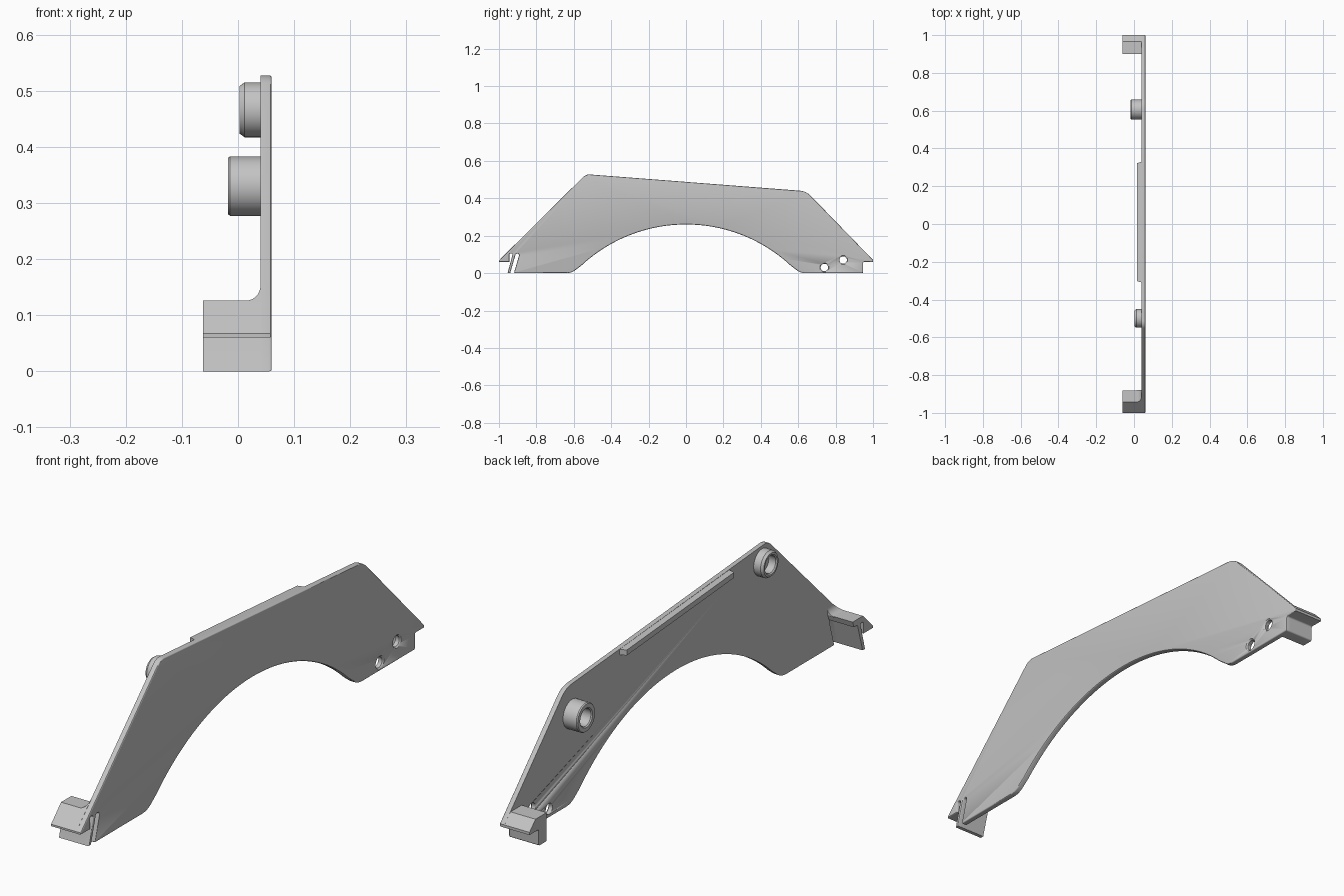
import bpy, bmesh, math
from mathutils import Vector

cube = bpy.data.objects.get("Cube")
if cube:
    bpy.data.objects.remove(cube, do_unlink=True)

grey = bpy.data.materials.new("light_grey")
grey.use_nodes = True
COLOUR = (0.55, 0.55, 0.55, 1)
grey.diffuse_color = COLOUR
grey.node_tree.nodes["Principled BSDF"].inputs["Base Color"].default_value = COLOUR

INNER, OUTER, HOOK = 0.04, 0.06, -0.062   # x of plate faces and hook ends


def finish(name, bm):
    bmesh.ops.recalc_face_normals(bm, faces=bm.faces)
    mesh = bpy.data.meshes.new(name)
    bm.to_mesh(mesh)
    bm.free()
    obj = bpy.data.objects.new(name, mesh)
    bpy.context.collection.objects.link(obj)
    mesh.materials.append(grey)
    bpy.ops.object.select_all(action='DESELECT')
    obj.select_set(True)
    bpy.context.view_layer.objects.active = obj
    bpy.ops.object.shade_smooth_by_angle(angle=math.radians(30))
    return obj


def rounded(corners):
    """Turn (y, z, radius) corners into an outline with round corners."""
    out = []
    for i, (y, z, r) in enumerate(corners):
        p = Vector((y, z))
        if not r:
            out.append(p)
            continue
        a = (Vector(corners[i - 1][:2]) - p).normalized()
        b = (Vector(corners[(i + 1) % len(corners)][:2]) - p).normalized()
        half = a.angle(b) / 2
        centre = p + (a + b).normalized() * r / math.sin(half)
        start = (p + a * r / math.tan(half) - centre).normalized()
        end = (p + b * r / math.tan(half) - centre).normalized()
        out += [centre + start.slerp(end, k / 6) * r for k in range(7)]
    return out


def loft(name, ring_a, ring_b, rim=0):
    """Solid between two matching rings, optionally rounding the second rim."""
    bm = bmesh.new()
    a = [bm.verts.new(p) for p in ring_a]
    b = [bm.verts.new(p) for p in ring_b]
    bm.faces.new(a)
    cap = bm.faces.new(b)
    for i in range(len(a)):
        bm.faces.new((a[i - 1], a[i], b[i], b[i - 1]))
    bmesh.ops.recalc_face_normals(bm, faces=bm.faces)
    if rim:
        bmesh.ops.bevel(bm, geom=list(cap.edges), offset=rim, segments=3,
                        profile=0.5, affect='EDGES')
    return finish(name, bm)


def slab(name, outline, x0, x1, rim=0):
    return loft(name, [(x0, *p) for p in outline], [(x1, *p) for p in outline], rim)


def lathe(name, y, z, profile, steps=48):
    """Turn an (x, radius) profile about an axis along x."""
    bm = bmesh.new()
    verts = [bm.verts.new((x, r, 0)) for x, r in profile]
    edges = [bm.edges.new(pair) for pair in zip(verts, verts[1:])]
    bmesh.ops.spin(bm, geom=verts + edges, cent=(0, 0, 0), axis=(1, 0, 0),
                   angle=math.tau, steps=steps)
    bmesh.ops.remove_doubles(bm, verts=bm.verts, dist=1e-5)
    bmesh.ops.translate(bm, verts=bm.verts, vec=(0, y, z))
    return finish(name, bm)


# Plate outline: sloped top, end lip, foot, wide arch, slot and slanted tab
ARCH_R, ARCH_TOP = 0.822, 0.26
arch = [(ARCH_R * math.sin(t), ARCH_TOP - ARCH_R + ARCH_R * math.cos(t), 0)
        for t in [0.749 * (1 - k / 24) for k in range(49)]]
tab = [(-0.92, 0, 0.004), (-0.89, 0.104, 0.008), (-0.91, 0.104, 0.008),
       (-0.94, 0, 0), (-0.954, 0, 0), (-0.926, 0.104, 0.006),
       (-0.945, 0.104, 0.006), (-0.945, 0.06, 0)]
top = [(-1, 0.06, 0), (-1, 0.067, 0), (-0.535, 0.529, 0.05),
       (0.643, 0.438, 0.09), (1, 0.07, 0), (1, 0.06, 0),
       (0.947, 0.06, 0.006), (0.947, 0, 0.006)]
plate = slab("side_plate",
             rounded(top + [(0.613, 0, 0.08)] + arch + [(-0.613, 0, 0.08)] + tab),
             INNER, OUTER, 0.004)

# Two through holes near the rear foot
for i, (y, z) in enumerate([(0.74, 0.03), (0.84, 0.07)]):
    cutter = lathe(f"hole_cutter_{i}", y, z,
                   [(0, 0), (0, 0.02), (0.055, 0.02), (0.065, 0.029), (0.065, 0)], 32)
    cutter.hide_render = True
    cutter.hide_set(True)
    cut = plate.modifiers.new("hole", 'BOOLEAN')
    cut.object = cutter
    cut.solver = 'EXACT'

# Front hook with its thin slanted tab
slab("front_hook", rounded([
    (-1, 0.06, 0), (-1, 0.067, 0), (-0.942, 0.126, 0), (-0.882, 0.126, 0),
    (-0.89, 0.104, 0), (-0.91, 0.104, 0), (-0.94, 0, 0), (-0.954, 0, 0),
    (-0.926, 0.104, 0.006), (-0.945, 0.104, 0.006), (-0.945, 0.06, 0)]),
    HOOK, INNER + 0.001)

# Concave blend between the front hook and the plate
R = 0.026
curve = [(INNER - R + R * math.sin(t), 0.126 + R - R * math.cos(t))
         for t in [math.pi / 2 * k / 8 for k in range(9)]]
section = curve + [(INNER + 0.001, 0.126 + R), (INNER + 0.001, 0.124),
                   (INNER - R, 0.124)]
loft("front_hook_blend", [(x, -0.942 + z - 0.126, z) for x, z in section],
     [(x, -0.88, z) for x, z in section])

# Rear hook: overhanging lip above a short leg
slab("rear_hook", rounded([
    (0.9, 0, 0), (0.9, 0.105, 0), (0.965, 0.105, 0), (1, 0.07, 0),
    (1, 0.06, 0), (0.947, 0.06, 0.006), (0.947, 0, 0.006)]),
    HOOK, INNER + 0.001)

# Narrow ledge along the inside of the top edge
def edge_z(y):
    return 0.525 - 0.0765 * (y + 0.5)

outer = [(INNER + 0.001, y, edge_z(y) - d)
         for y, d in [(-0.31, 0), (0.33, 0), (0.33, 0.02), (-0.31, 0.02)]]
inner = [(0.016, y, edge_z(y) - d)
         for y, d in [(-0.302, 0), (0.322, 0), (0.322, 0.02), (-0.302, 0.02)]]
loft("top_ledge", outer, inner)

# Hollow round bosses on the inside
for name, y, z, r, tip, chamfer in [("front_boss", -0.5, 0.466, 0.049, 0.003, 0.009),
                                    ("rear_boss", 0.606, 0.33, 0.053, -0.018, 0.004)]:
    lathe(name, y, z, [(INNER + 0.001, 0), (INNER + 0.001, r), (tip + chamfer, r),
                       (tip, r - chamfer * 0.7), (tip, 0.036), (tip + 0.004, 0.032),
                       (0.035, 0.032), (0.035, 0)])
